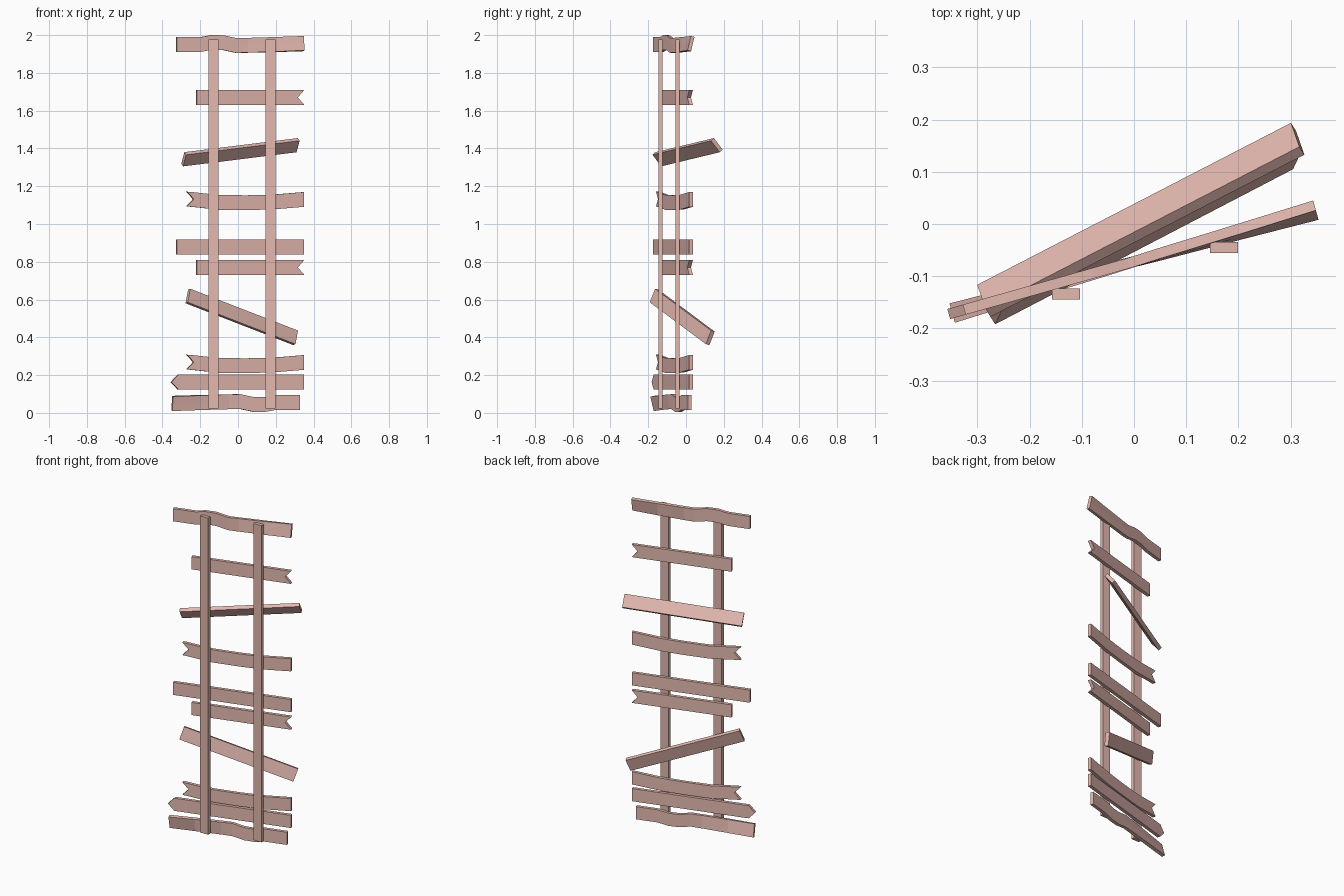
import bpy, bmesh, math

if "Cube" in bpy.data.objects:
    bpy.data.objects.remove(bpy.data.objects["Cube"])

wood = bpy.data.materials.new("pink_wood")
wood.diffuse_color = (0.77, 0.48, 0.43, 1)
wood.use_nodes = True
wood.node_tree.nodes["Principled BSDF"].inputs["Base Color"].default_value = wood.diffuse_color

YAW = math.radians(15.8)
T = 0.02          # plank thickness
H = 0.078         # plank height


def finish(name, bm, loc=(0, 0, 0), rot=(0, 0, 0)):
    bmesh.ops.recalc_face_normals(bm, faces=bm.faces)
    me = bpy.data.meshes.new(name)
    bm.to_mesh(me)
    bm.free()
    me.materials.append(wood)
    ob = bpy.data.objects.new(name, me)
    ob.location, ob.rotation_euler = loc, rot
    bpy.context.collection.objects.link(ob)


# Plank from columns (x, height offset, roll in degrees); tips shift the middle of each end
def plank(name, cols, loc, rot=(0, 0, YAW), tip_l=0.0, tip_r=0.0, h=H, t=T):
    bm = bmesh.new()
    rings = []
    for i, (x, dz, roll) in enumerate(cols):
        tip = tip_l if i == 0 else tip_r if i == len(cols) - 1 else 0
        c, s = math.cos(math.radians(roll)), math.sin(math.radians(roll))
        ring = []
        for y, z in ((-t, -h), (-t, 0), (-t, h), (t, h), (t, 0), (t, -h)):
            y, z = y / 2, z / 2
            ring.append(bm.verts.new((x + (tip if z == 0 else 0),
                                      y * c - z * s, y * s + z * c + dz)))
        rings.append(ring)
    for a, b in zip(rings, rings[1:]):
        for k in range(6):
            j = (k + 1) % 6
            bm.faces.new((a[k], a[j], b[j], b[k]))
    for r in (rings[0], rings[-1]):
        bm.faces.new((r[0], r[1], r[4], r[5]))
        bm.faces.new((r[1], r[2], r[3], r[4]))
    finish(name, bm, loc, rot)


# Columns are given by front-view x, stretched along the slanted plank line
def slat(name, z, cols, **kw):
    k = 1 / math.cos(YAW)
    plank(name, [(x * k, dz, r) for x, dz, r in cols], (0, -0.072, z), **kw)


# Upright posts
for name, x, y in (("left_post", -0.13, -0.134), ("right_post", 0.172, -0.045)):
    bm = bmesh.new()
    bmesh.ops.create_cube(bm, size=1)
    bmesh.ops.scale(bm, vec=(0.054, 0.021, 1.955), verts=bm.verts)
    finish(name, bm, (x, y, 1.0))

# Warped top and bottom planks, the same shape turned half round
warp = [(-0.325, 0, 0), (-0.2, 0, 0), (-0.14, 0.011, 0), (-0.08, 0.01, 0),
        (-0.01, -0.005, 0), (0.05, -0.004, -3), (0.2, 0, -8), (0.348, 0.005, -14)]
slat("top_plank", 1.95, warp)
slat("bottom_plank", 0.055, [(-x, -dz, -r) for x, dz, r in reversed(warp)])

# Forked planks
for i, z in enumerate((1.67, 0.77)):
    slat(f"forked_plank_{i + 1}", z, [(-0.22, 0, 0), (0.348, 0, 0)], tip_r=-0.035)

# Sagging planks with a forked left end
sag = [(-0.272, 0.007, 0), (-0.235, 0.004, 0), (-0.1, -0.011, 0), (0.05, -0.012, 0),
       (0.18, -0.009, 0), (0.348, 0.005, 0)]
for i, z in enumerate((1.125, 0.262)):
    slat(f"sagging_plank_{i + 1}", z, sag, tip_l=0.037)

# Straight plank and pointed plank
slat("straight_plank", 0.878, [(-0.325, 0, 0), (0.348, 0, 0)])
slat("pointed_plank", 0.163, [(-0.318, 0, 0), (0.348, 0, 0)], tip_l=-0.038)

# Loose crooked planks
for name, loc, rot in (("crooked_plank_upper", (0.013, 0.008, 1.38), (38, -6.3, 27.3)),
                       ("crooked_plank_lower", (0.02, -0.02, 0.508), (-14, 19, 27.5))):
    plank(name, [(-0.34, 0, 0), (0.34, 0, 0)], loc, [math.radians(a) for a in rot], t=0.023)
